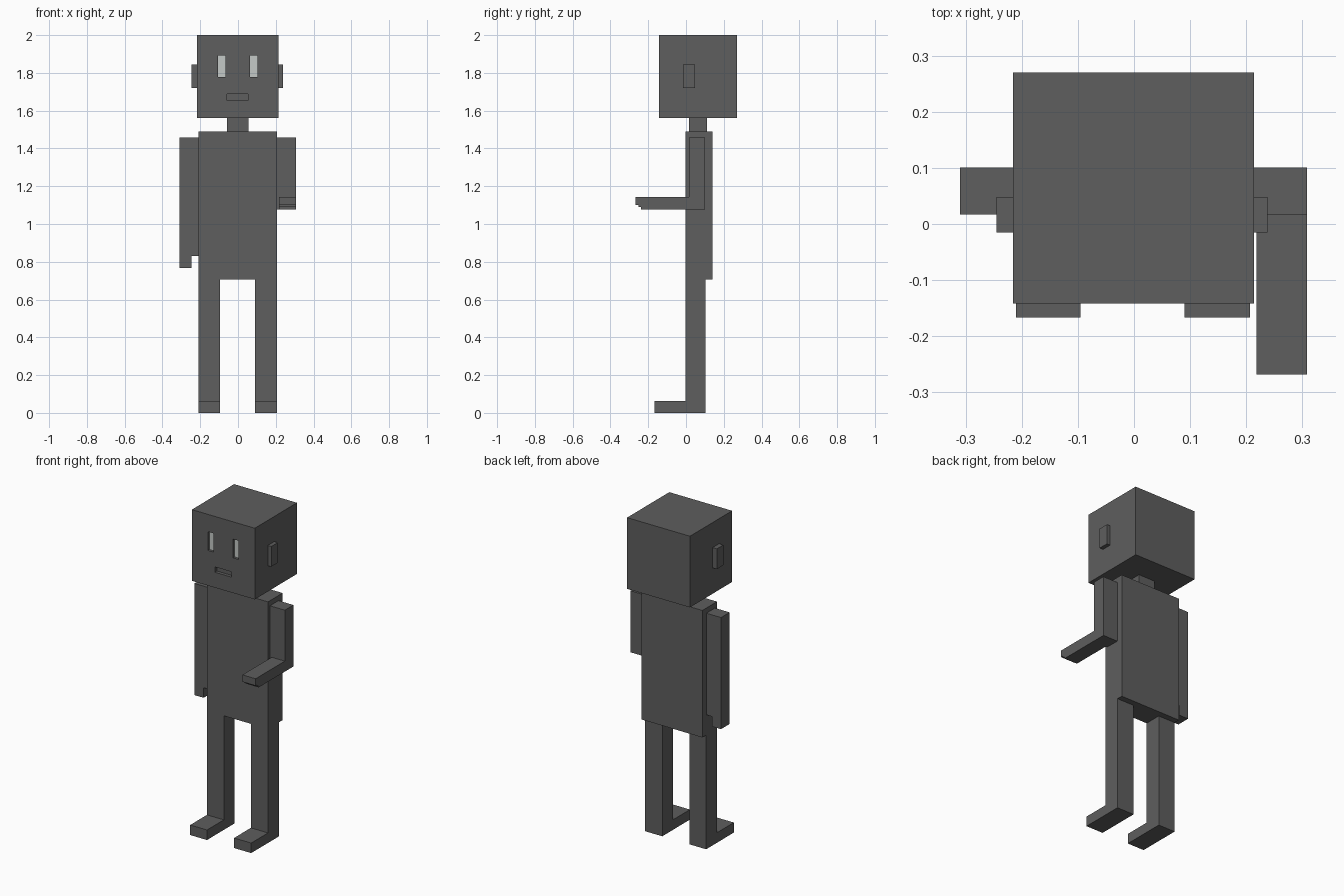
import bpy, bmesh
from mathutils import Vector

if "Cube" in bpy.data.objects:
    bpy.data.objects.remove(bpy.data.objects["Cube"])


def material(name, v):
    m = bpy.data.materials.new(name)
    m.diffuse_color = (*v, 1.0)
    m.use_nodes = True
    m.node_tree.nodes["Principled BSDF"].inputs["Base Color"].default_value = m.diffuse_color
    return m


GREY = material("dark grey", (0.112, 0.112, 0.112))
PALE = material("pale eye grey", (0.56, 0.59, 0.57))


def prism(name, outline, start, end, to_point, mat=GREY):
    """Extrude a 2D outline between two values of the third axis."""
    bm = bmesh.new()
    face = bm.faces.new([bm.verts.new(to_point(a, b, start)) for a, b in outline])
    moved = bmesh.ops.extrude_face_region(bm, geom=[face])["geom"]
    offset = Vector(to_point(0, 0, end)) - Vector(to_point(0, 0, start))
    bmesh.ops.translate(bm, vec=offset,
                        verts=[g for g in moved if isinstance(g, bmesh.types.BMVert)])
    bmesh.ops.recalc_face_normals(bm, faces=bm.faces)
    mesh = bpy.data.meshes.new(name)
    bm.to_mesh(mesh)
    bm.free()
    mesh.materials.append(mat)
    ob = bpy.data.objects.new(name, mesh)
    bpy.context.collection.objects.link(ob)
    return ob


def side_prism(name, yz, x0, x1):
    return prism(name, yz, x0, x1, lambda a, b, x: (x, a, b))


def front_prism(name, xz, y0, y1):
    return prism(name, xz, y0, y1, lambda a, b, y: (a, y, b))


def box(name, x, y, z, mat=GREY):
    outline = [(x[0], z[0]), (x[1], z[0]), (x[1], z[1]), (x[0], z[1])]
    return prism(name, outline, y[0], y[1], lambda a, b, c: (a, c, b), mat)


# Head with sunken eyes and mouth
FACE_Y, DEPTH = -0.142, 0.02
head = box("head", (-0.216, 0.214), (FACE_Y, 0.27), (1.56, 2.0))
openings = {
    "left_eye": ((-0.107, -0.067), (1.777, 1.893)),
    "right_eye": ((0.064, 0.104), (1.777, 1.893)),
    "mouth": ((-0.058, 0.054), (1.655, 1.688)),
}
for name, (x, z) in openings.items():
    cutter = box(name + "_cutter", x, (FACE_Y - 0.05, FACE_Y + DEPTH), z)
    cutter.hide_render = True
    cutter.hide_viewport = True
    cut = head.modifiers.new(name, "BOOLEAN")
    cut.operation = "DIFFERENCE"
    cut.solver = "EXACT"
    cut.object = cutter
    # Pale plate at the back of each eye socket
    if "eye" in name:
        box(name, x, (FACE_Y + DEPTH - 0.004, FACE_Y + DEPTH + 0.002), z, PALE)

# Ears
box("left_ear", (-0.245, -0.216), (-0.015, 0.048), (1.72, 1.845))
box("right_ear", (0.214, 0.238), (-0.015, 0.048), (1.72, 1.845))

# Neck and torso
box("neck", (-0.058, 0.055), (0.016, 0.11), (1.49, 1.56))
box("torso", (-0.21, 0.207), (-0.003, 0.14), (0.705, 1.49))

# Legs with feet
leg = [(-0.167, 0), (0.103, 0), (0.103, 0.705), (-0.003, 0.705),
       (-0.003, 0.062), (-0.167, 0.062)]
for name, x0, x1 in (("left_leg", -0.21, -0.095), ("right_leg", 0.09, 0.207)):
    side_prism(name, leg, x0, x1)

# Hanging arm with a narrower hand
front_prism("hanging_arm", [(-0.31, 0.768), (-0.247, 0.768), (-0.247, 0.83),
                            (-0.21, 0.83), (-0.21, 1.458), (-0.31, 1.458)],
            0.017, 0.101)

# Bent arm: upper arm, and forearm with stepped fingertips
box("bent_upper_arm", (0.207, 0.308), (0.017, 0.101), (1.078, 1.458))
side_prism("bent_forearm", [(0.017, 1.078), (0.017, 1.143), (-0.268, 1.143),
                            (-0.268, 1.1), (-0.252, 1.1), (-0.252, 1.089),
                            (-0.238, 1.089), (-0.238, 1.078)], 0.218, 0.308)
